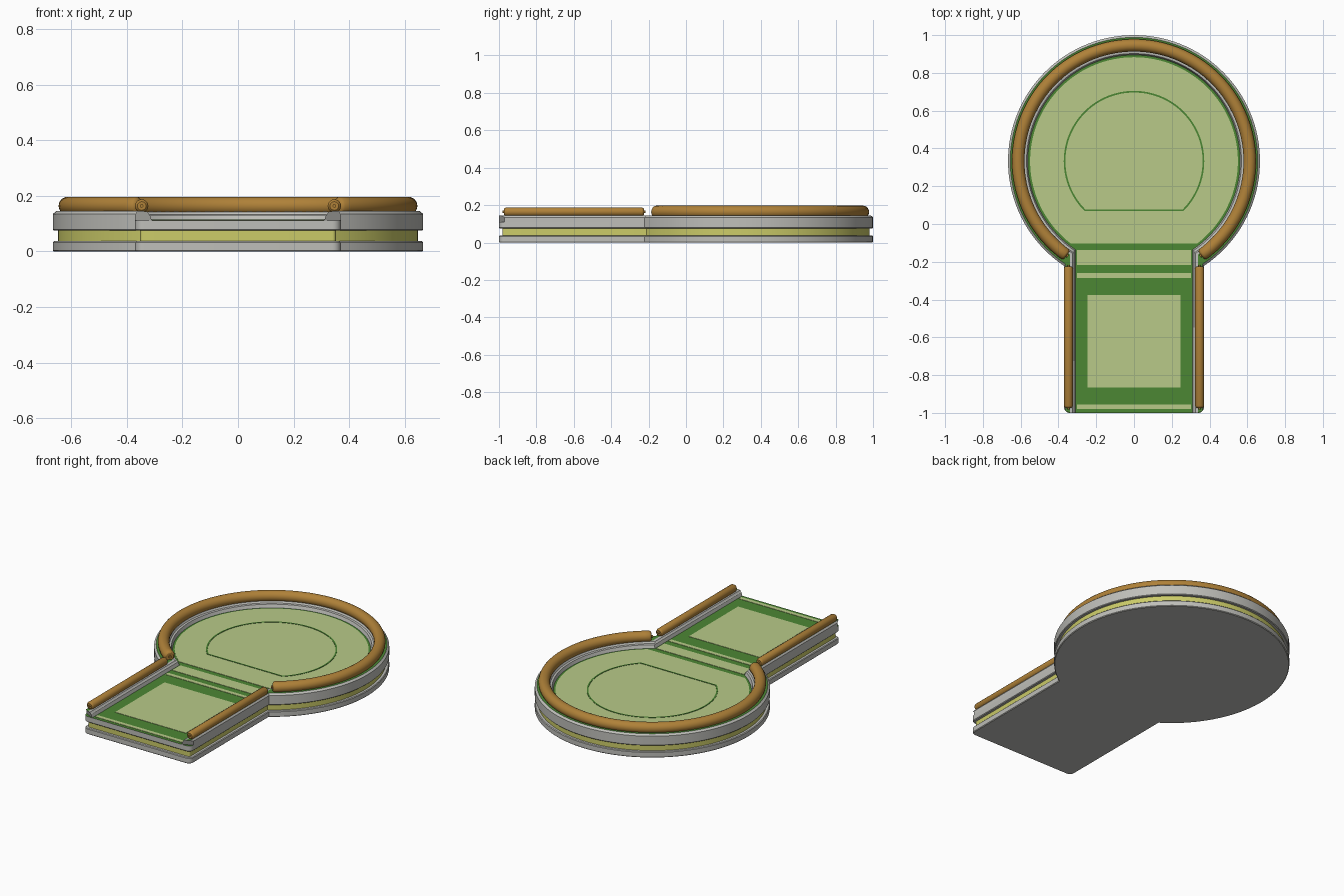
import bpy, bmesh
from math import sin, cos, pi, asin, sqrt
from mathutils import Vector

cube = bpy.data.objects.get("Cube")
if cube:
    bpy.data.objects.remove(cube, do_unlink=True)

R, W, CY = 0.667, 0.37, 0.333      # disc radius, bridge half width, disc centre
CORNER, FLOOR = 0.03, 0.111


def material(name, colour):
    m = bpy.data.materials.new(name)
    m.use_nodes = True
    m.diffuse_color = (*colour, 1)
    m.node_tree.nodes["Principled BSDF"].inputs["Base Color"].default_value = (*colour, 1)
    return m


grey = material("stone grey", (0.52, 0.52, 0.49))
yellow = material("band yellow", (0.6, 0.6, 0.14))
light = material("light green", (0.48, 0.59, 0.25))
green = material("dark green", (0.073, 0.242, 0.034))
wood = material("wood brown", (0.43, 0.22, 0.04))


def loft(name, rings, mats, rule=None, loop=False):
    """Skin a row of rings; rule(ring, side) gives the material slot, ring -1 is the last cap."""
    bm = bmesh.new()
    rows = [[bm.verts.new(p) for p in ring] for ring in rings]
    n = len(rows[0])
    for i in range(len(rows) if loop else len(rows) - 1):
        a, b = rows[i], rows[(i + 1) % len(rows)]
        for j in range(n):
            k = (j + 1) % n
            f = bm.faces.new((a[j], a[k], b[k], b[j]))
            f.material_index = rule(i, j) if rule else 0
    if not loop:
        bm.faces.new(rows[0])
        f = bm.faces.new(rows[-1])
        f.material_index = rule(-1, 0) if rule else 0
    bmesh.ops.recalc_face_normals(bm, faces=bm.faces)
    me = bpy.data.meshes.new(name)
    bm.to_mesh(me)
    bm.free()
    for m in mats:
        me.materials.append(m)
    ob = bpy.data.objects.new(name, me)
    bpy.context.collection.objects.link(ob)
    bpy.ops.object.select_all(action='DESELECT')
    ob.select_set(True)
    bpy.context.view_layer.objects.active = ob
    bpy.ops.object.shade_smooth_by_angle(angle=pi / 6)
    return ob


def arc(r, half_gap, n=96):
    """Arc round the disc centre, open at the front, from left (-x) to right."""
    a, b = 1.5 * pi - half_gap, -0.5 * pi + half_gap
    return [(r * cos(a + (b - a) * i / n), CY + r * sin(a + (b - a) * i / n))
            for i in range(n + 1)]


def keyhole(d, z):
    """Disc and bridge outline, inset by d."""
    r, w, c = R - d, W - d, CORNER - d
    pts = arc(r, asin(w / r))
    corner = [(w - c + c * cos(t * pi / 12), -1 + CORNER - c * sin(t * pi / 12))
              for t in range(7)]
    pts += corner + [(-x, y) for x, y in reversed(corner)]
    return [(x, y, z) for x, y in pts]


# Stacked body layers
loft("base_slab", [keyhole(d, z) for d, z in
     ((0.004, 0), (0, 0.004), (0, 0.033), (0.004, 0.037))], [grey])
loft("recessed_band", [keyhole(0.018, z) for z in (0.037, 0.075)], [yellow])
loft("upper_slab", [keyhole(d, z) for d, z in
     ((0.004, 0.075), (0, 0.079), (0, FLOOR))],
     [grey, green], lambda i, j: 1 if i == -1 else 0)


# Raised rim, open at the bridge front
def rim_line(dr, db, z):
    r, w = R - dr, W - db
    c = max(0, CORNER - db)
    front = -1 + CORNER - sqrt(CORNER ** 2 - c ** 2)
    return [(x, y, z) for x, y in [(-w, front)] + arc(r, asin(w / r)) + [(w, front)]]


rim_profile = [(0, 0, FLOOR), (0, 0, 0.135), (0.012, 0.008, 0.145), (0.067, 0.03, 0.145),
               (0.08, 0.045, 0.143), (0.086, 0.05, 0.133), (0.098, 0.053, 0.131),
               (0.105, 0.06, FLOOR)]
loft("rim", list(zip(*[rim_line(*s) for s in rim_profile])), [grey, green],
     lambda i, j: 1 if j == 2 else 0)


# Floor panels
def plate(name, pts, top):
    loft(name, [[(x, y, z) for x, y in pts] for z in (FLOOR, top)], [light])


def chord_disc(r, y):
    gap = asin(sqrt(r * r - (CY - y) ** 2) / r)
    return arc(r, gap)


plate("disc_floor", chord_disc(0.55, -0.102), FLOOR + 0.002)
for name, half, y0, y1 in (("threshold_panel", 0.303, -0.218, -0.138),
                           ("threshold_strip", 0.303, -0.286, -0.26),
                           ("bridge_panel", 0.245, -0.865, -0.377),
                           ("front_strip", 0.303, -0.98, -0.955)):
    plate(name, [(-half, y0), (half, y0), (half, y1), (-half, y1)], FLOOR + 0.002)

# Thin line around the middle of the disc floor
outer, inner = chord_disc(0.372, 0.069), chord_disc(0.363, 0.078)
loft("floor_line", [[(*o, FLOOR), (*o, FLOOR + 0.004), (*i, FLOOR + 0.004), (*i, FLOOR)]
                    for o, i in zip(outer, inner)], [green], loop=True)


# Rounded rails with a small pin at each end
def tube(name, path, radius, sides=20):
    path = [Vector(p) for p in path]
    ends = [(-0.008, 0.25), (0, 0.25), (0, 0.65), (0.004, 0.86), (0.012, 1)]
    t0, t1 = (path[1] - path[0]).normalized(), (path[-1] - path[-2]).normalized()
    stations = [(path[0] + t0 * s, t0, k) for s, k in ends]
    stations += [(p, (path[i + 2] - path[i]).normalized(), 1)
                 for i, p in enumerate(path[1:-1])]
    stations += [(path[-1] - t1 * s, t1, k) for s, k in reversed(ends)]
    up = Vector((0, 0, 1))
    rings = []
    for p, t, k in stations:
        side = t.cross(up)
        rings.append([p + (side * cos(a) + up * sin(a)) * radius * k
                      for a in (2 * pi * j / sides for j in range(sides))])
    loft(name, rings, [wood])


tube("ring_rail", [(x, y, 0.164) for x, y in arc(0.613, asin(0.356 / 0.613), 80)], 0.033)
for side, s in (("left", 1), ("right", -1)):
    tube(side + "_bridge_rail",
         [(s * 0.347, y, 0.164) for y in (-0.973, -0.6, -0.225)], 0.024)
